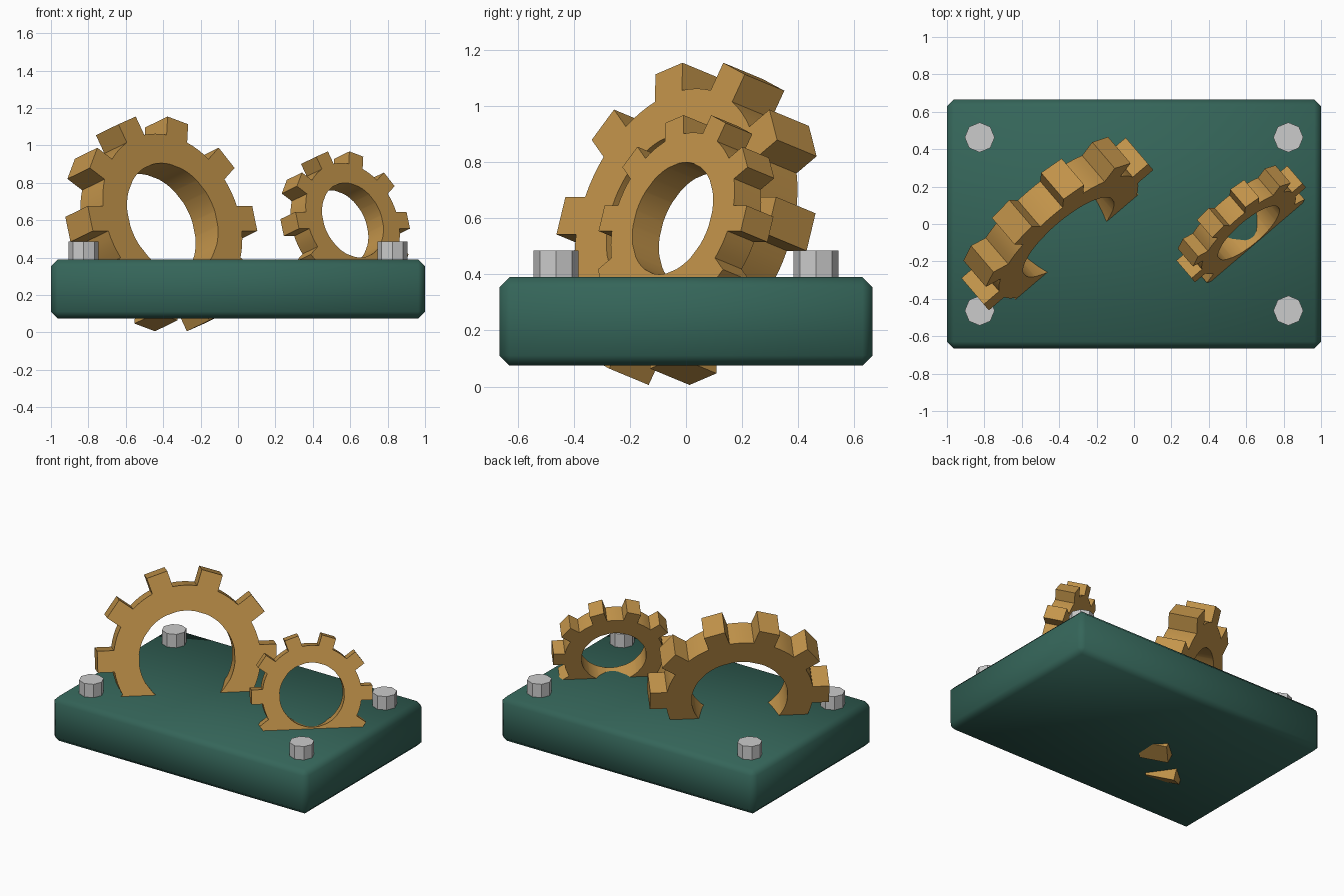
import bpy, bmesh
from math import radians, cos, sin, atan2, asin, hypot

if "Cube" in bpy.data.objects:
    bpy.data.objects.remove(bpy.data.objects["Cube"])


def material(name, color):
    m = bpy.data.materials.new(name)
    m.diffuse_color = color
    m.use_nodes = True
    m.node_tree.nodes["Principled BSDF"].inputs["Base Color"].default_value = m.diffuse_color
    return m


green = material("green_paint", (0.035, 0.13, 0.10, 1))
brass = material("brass", (0.55, 0.30, 0.07, 1))


def shade(ob, angle):
    bpy.ops.object.select_all(action='DESELECT')
    ob.select_set(True)
    bpy.context.view_layer.objects.active = ob
    bpy.ops.object.shade_smooth_by_angle(angle=radians(angle))


def finish(bm, name, mat=None):
    bmesh.ops.recalc_face_normals(bm, faces=bm.faces)
    me = bpy.data.meshes.new(name)
    bm.to_mesh(me)
    bm.free()
    ob = bpy.data.objects.new(name, me)
    bpy.context.collection.objects.link(ob)
    if mat:
        me.materials.append(mat)
    return ob


# chamfered base plate
bm = bmesh.new()
bmesh.ops.create_cube(bm, size=1)
bmesh.ops.scale(bm, vec=(2.0, 1.33, 0.315), verts=bm.verts)
bmesh.ops.bevel(bm, geom=bm.edges[:], offset=0.036, segments=1, affect='EDGES')
base = finish(bm, "base_plate", green)
base.location.z = 0.2325
shade(base, 60)

# octagonal bolt heads in the four corners
for sx in (-1, 1):
    for sy in (-1, 1):
        bm = bmesh.new()
        bmesh.ops.create_cone(bm, cap_ends=True, segments=8,
                              radius1=0.08, radius2=0.08, depth=0.15)
        bolt = finish(bm, "bolt_head")
        bolt.location = (sx * 0.825, sy * 0.463, 0.41)


def gear(name, x, scale, teeth=10):
    """Ring with square teeth, leaning back and turned to the right."""
    tip, root, bore, half_w, half_t = 0.578, 0.475, 0.31, 0.07, 0.097
    step = radians(360 / teeth)
    a_tip, a_root = atan2(half_w, tip), asin(half_w / root)
    gap = step - 2 * a_root
    tooth = [(-a_root, root), (-a_tip, hypot(tip, half_w)),
             (a_tip, hypot(tip, half_w)), (a_root, root)]
    tooth += [(a_root + gap * k / 4, root) for k in (1, 2, 3)]
    outline = [(a + i * step, r) for i in range(teeth) for a, r in tooth]

    bm = bmesh.new()
    rows = []
    for a, r in outline:
        rows.append([bm.verts.new((q * cos(a), q * sin(a), z)) for q, z in
                     ((bore, -half_t), (r, -half_t), (r, half_t), (bore, half_t))])
    for i, cur in enumerate(rows):
        nxt = rows[(i + 1) % len(rows)]
        for k in range(4):
            j = (k + 1) % 4
            bm.faces.new((cur[k], cur[j], nxt[j], nxt[k]))
    bmesh.ops.scale(bm, vec=(scale,) * 3, verts=bm.verts)
    ob = finish(bm, name, brass)
    ob.location = (x, 0, 0.58)
    ob.rotation_euler = (radians(72.5), 0, radians(40.5))
    shade(ob, 30)


# large and small gears sunk into the plate
gear("large_gear", -0.41, 1.0)
gear("small_gear", 0.573, 0.675)
